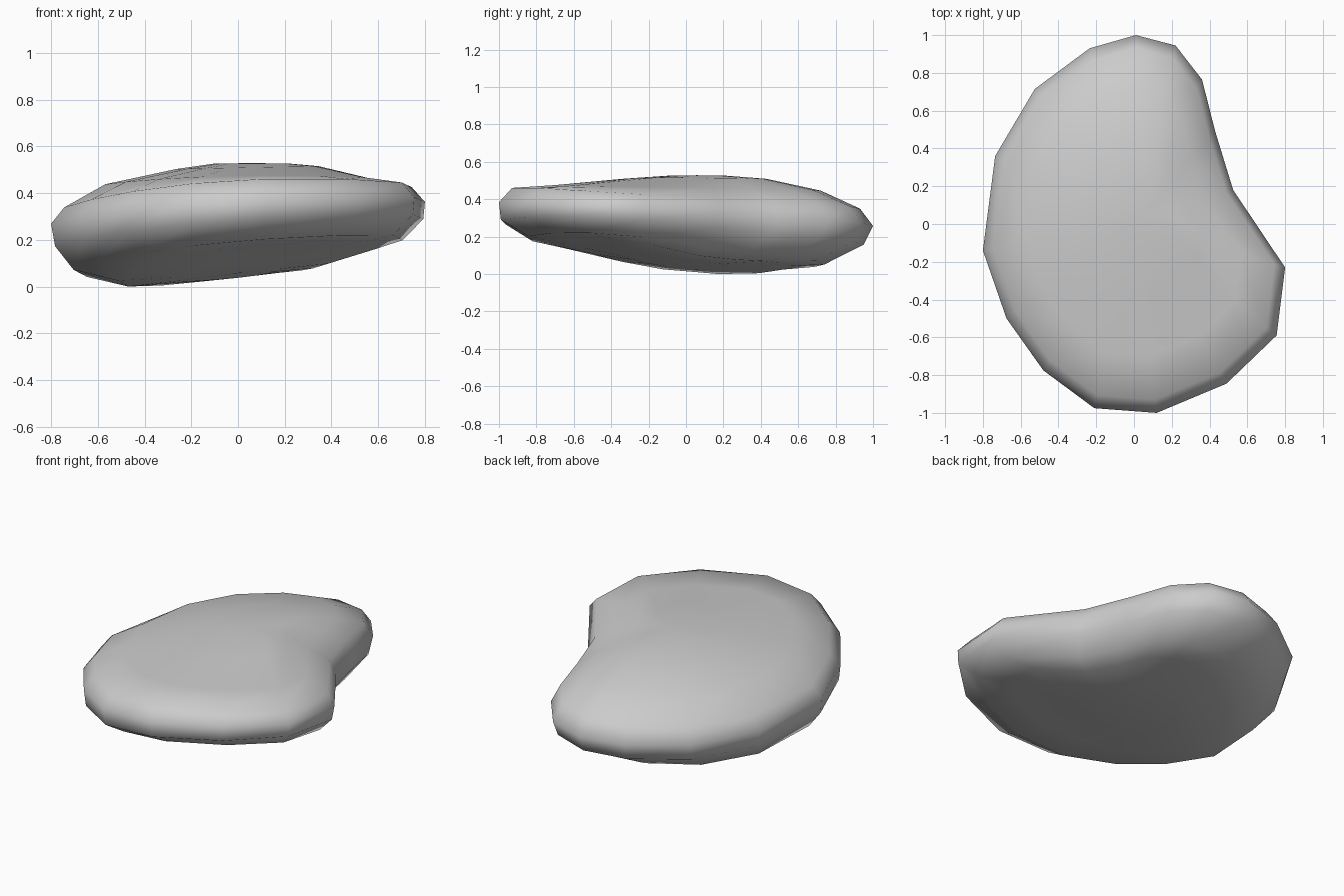
import bpy, bmesh

# Plan outline of the pebble at its widest level
outline = [(0.01, 1.0), (-0.235, 0.93), (-0.525, 0.715), (-0.735, 0.36),
           (-0.8, -0.14), (-0.675, -0.5), (-0.48, -0.775), (-0.21, -0.975),
           (0.12, -1.0), (0.49, -0.845), (0.755, -0.59), (0.8, -0.23),
           (0.525, 0.18), (0.43, 0.49), (0.36, 0.765), (0.22, 0.945)]

# Tilted, slightly bowed rings, bottom to top:
# scale x, scale y, shift x, shift y, height, slope x, slope y, bow x, bow y
rings = [(0.34, 0.30, 0.0, -0.05, 0.062, 0.11, -0.10, 0.05, 0.13),
         (0.68, 0.60, 0.03, -0.04, 0.062, 0.11, -0.10, 0.05, 0.13),
         (0.88, 0.79, 0.0, -0.05, 0.125, 0.085, -0.09, 0, 0),
         (0.985, 0.97, 0.005, -0.02, 0.225, 0.07, -0.065, 0, 0),
         (1.0, 1.0, 0.0, 0.0, 0.325, 0.055, -0.06, -0.02, 0),
         (0.93, 0.93, 0.0, 0.0, 0.41, 0.055, -0.057, -0.055, 0),
         (0.71, 0.71, 0.0, 0.01, 0.468, 0.02, -0.02, -0.04, 0),
         (0.38, 0.38, 0.04, 0.05, 0.516, 0.02, 0.0, 0, 0),
         (0.20, 0.15, 0.06, 0.06, 0.534, 0.0, 0.0, 0, 0)]

bm = bmesh.new()


def ring_point(x, y, ring):
    kx, ky, dx, dy, h, sx, sy, qx, qy = ring
    x, y = x * kx + dx, y * ky + dy
    return bm.verts.new((x, y, h + sx * x + sy * y + qx * x * x + qy * y * y))


# Loft the stone body through the rings
loops = [[ring_point(x, y, r) for x, y in outline] for r in rings]
n = len(outline)
for low, high in zip(loops, loops[1:]):
    for i in range(n):
        j = (i + 1) % n
        bm.faces.new((low[i], low[j], high[j], high[i]))

# Close the underside and the domed top with fans
bottom = bm.verts.new((0.0, -0.05, 0.065))
top = bm.verts.new((0.06, 0.06, 0.536))
for i in range(n):
    j = (i + 1) % n
    bm.faces.new((bottom, loops[0][j], loops[0][i]))
    bm.faces.new((top, loops[-1][i], loops[-1][j]))

# Rest the stone on the ground
lowest = min(v.co.z for v in bm.verts)
for v in bm.verts:
    v.co.z -= lowest
bmesh.ops.recalc_face_normals(bm, faces=bm.faces)
for f in bm.faces:
    f.smooth = True

mesh = bpy.data.meshes.new("flat_stone")
bm.to_mesh(mesh)
bm.free()
stone = bpy.data.objects.new("flat_stone", mesh)
bpy.context.collection.objects.link(stone)
